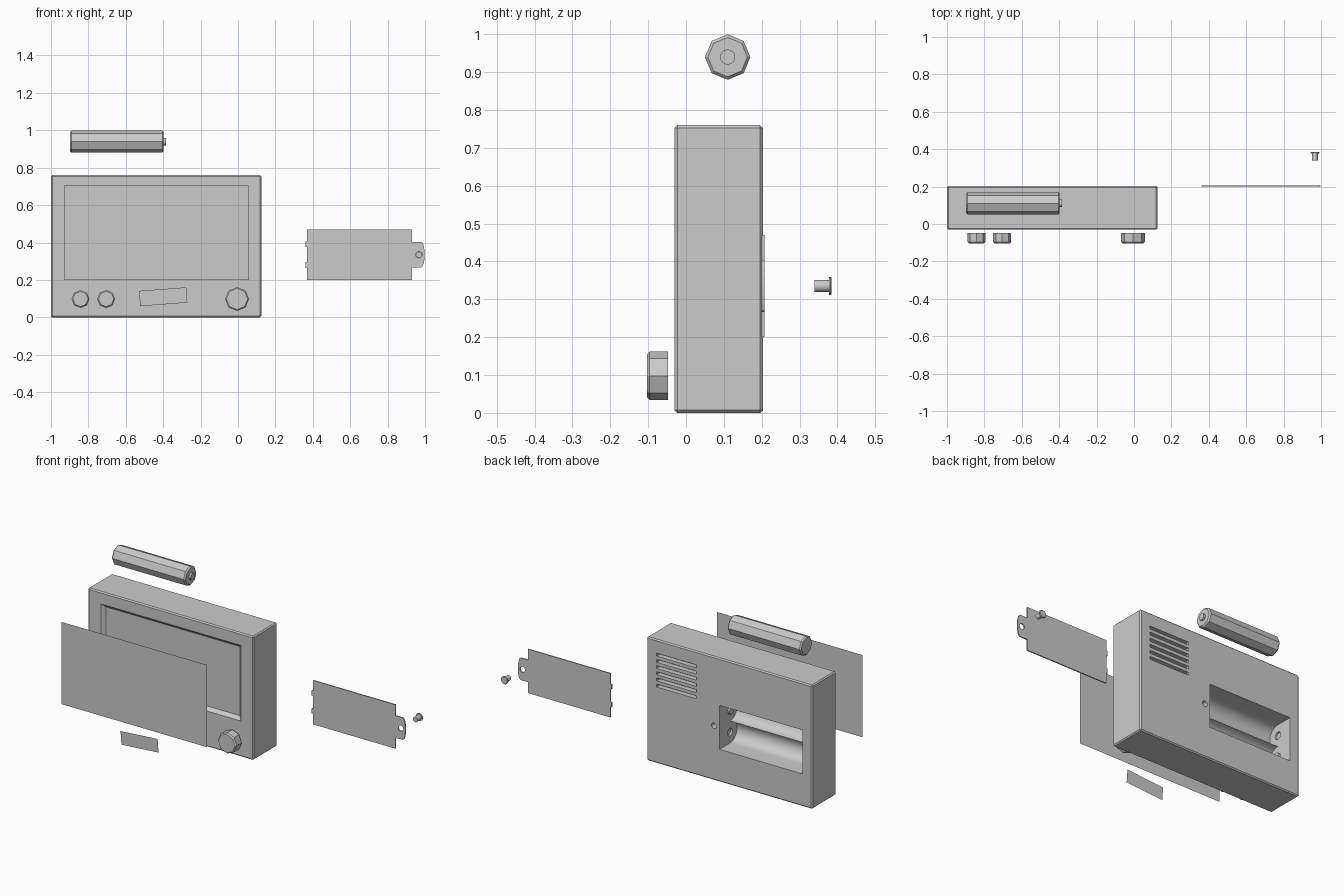
import bpy, bmesh, math
from mathutils import Matrix, Vector

if "Cube" in bpy.data.objects:
    bpy.data.objects.remove(bpy.data.objects["Cube"])


def new_object(name, bm):
    bmesh.ops.recalc_face_normals(bm, faces=bm.faces)
    me = bpy.data.meshes.new(name)
    bm.to_mesh(me)
    bm.free()
    ob = bpy.data.objects.new(name, me)
    bpy.context.collection.objects.link(ob)
    return ob


def box(name, x, y, z):
    bm = bmesh.new()
    bmesh.ops.create_cube(bm, size=1)
    for v in bm.verts:
        v.co = Vector([(a + b) / 2 + c * (b - a) for c, (a, b) in zip(v.co, (x, y, z))])
    return new_object(name, bm)


def prism(name, pts, axis, a, b):
    """Extrude a profile from a to b: (y, z) points along X, or (x, z) points along Y."""
    bm = bmesh.new()
    at = (lambda p: (a, p[0], p[1])) if axis == 'X' else (lambda p: (p[0], a, p[1]))
    face = bm.faces.new([bm.verts.new(at(p)) for p in pts])
    ext = bmesh.ops.extrude_face_region(bm, geom=[face])
    d = Vector((b - a, 0, 0)) if axis == 'X' else Vector((0, b - a, 0))
    bmesh.ops.translate(bm, vec=d, verts=[v for v in ext['geom'] if isinstance(v, bmesh.types.BMVert)])
    return new_object(name, bm)


def circle(u, v, r, n):
    return [(u + r * math.cos(math.tau * i / n), v + r * math.sin(math.tau * i / n)) for i in range(n)]


def lathe(name, axis, centre, rings, n):
    """Solid of revolution; rings are (position along axis, radius)."""
    bm = bmesh.new()
    loops = []
    for t, r in rings:
        pts = circle(centre[0], centre[1], r, n)
        loops.append([bm.verts.new((t, p, q) if axis == 'X' else (p, t, q)) for p, q in pts])
    for lo, hi in zip(loops, loops[1:]):
        for i in range(n):
            j = (i + 1) % n
            bm.faces.new((lo[i], lo[j], hi[j], hi[i]))
    bm.faces.new(loops[0])
    bm.faces.new(loops[-1])
    return new_object(name, bm)


def use(ob, apply_mod):
    bpy.ops.object.select_all(action='DESELECT')
    ob.select_set(True)
    bpy.context.view_layer.objects.active = ob
    bpy.ops.object.modifier_apply(modifier=apply_mod)


def boolean(ob, other, op='DIFFERENCE'):
    m = ob.modifiers.new('cut', 'BOOLEAN')
    m.operation, m.object, m.solver = op, other, 'EXACT'
    use(ob, 'cut')
    bpy.data.objects.remove(other)


def smooth(ob, angle):
    bpy.ops.object.select_all(action='DESELECT')
    ob.select_set(True)
    bpy.context.view_layer.objects.active = ob
    bpy.ops.object.shade_smooth_by_angle(angle=math.radians(angle))


def sheet(name, cx, cz, w, h, angle=0):
    bm = bmesh.new()
    rot = Matrix.Rotation(math.radians(angle), 2)
    corners = [rot @ Vector(c) for c in ((-w/2, -h/2), (w/2, -h/2), (w/2, h/2), (-w/2, h/2))]
    bm.faces.new([bm.verts.new((cx + c.x, -0.385, cz + c.y)) for c in corners])
    me = bpy.data.meshes.new(name)
    bm.to_mesh(me)
    bm.free()
    bpy.context.collection.objects.link(bpy.data.objects.new(name, me))


# case with chamfered edges
F, B = -0.03, 0.203
case = box('case', (-1, 0.125), (F, B), (0, 0.76))
bev = case.modifiers.new('bevel', 'BEVEL')
bev.width, bev.segments = 0.007, 1
use(case, 'bevel')

# sloped screen recess in the front
recess = box('recess_cutter', (-0.93, 0.06), (F - 0.02, F + 0.02), (0.2, 0.705))
for v in recess.data.vertices:
    if v.co.y > F:
        v.co.x += 0.04 if v.co.x < -0.4 else -0.04
        v.co.z += 0.04 if v.co.z < 0.4 else -0.04
boolean(case, recess)

# battery compartment with two round troughs
X0, X1, Z0, Z1, AX = -0.935, -0.37, 0.2, 0.47, 0.1
R = (Z1 - Z0) / 4
profile = [(B + 0.05, Z1), (B + 0.05, Z0)]
for k in range(2):
    zc = Z0 + R + 2 * R * k
    for i in range(k, 17):
        a = math.pi * i / 16
        profile.append((AX - R * math.sin(a), zc - R * math.cos(a)))
boolean(case, prism('bay_cutter', profile, 'X', X0, X1))

# battery contacts: one button and one dimple at each end
for x, s, flip in ((X1, -1, 0), (X0, 1, 1)):
    for k in range(2):
        centre = (AX, Z0 + R + 2 * R * k)
        if k != flip:
            boolean(case, lathe('button', 'X', centre, [(x - s * 0.01, 0.023), (x + s * 0.012, 0.023)], 16), 'UNION')
        else:
            boolean(case, lathe('dimple', 'X', centre, [(x - s * 0.012, 0.023), (x + s * 0.01, 0.023)], 16))

# speaker slots and screw hole in the back
for i in range(6):
    z = 0.668 - 0.038 * i
    boolean(case, box('slot_cutter', (-0.215, 0.057), (B - 0.03, B + 0.02), (z - 0.009, z + 0.009)))
boolean(case, prism('hole_cutter', circle(-0.333, 0.335, 0.017, 16), 'Y', B - 0.05, B + 0.02))
smooth(case, 18)

# octagonal knobs
for name, x, r in (('left_knob', -0.842, 0.048), ('middle_knob', -0.705, 0.048), ('right_knob', -0.005, 0.064)):
    lathe(name, 'Y', (x, 0.098), [(-0.048, r), (-0.096, r), (-0.103, r - 0.007)], 8)

# battery and its terminal
lathe('battery', 'X', (0.11, 0.94), [(-0.897, 0.052), (-0.889, 0.06), (-0.405, 0.06), (-0.397, 0.052)], 8)
terminal = lathe('battery_terminal', 'X', (0.11, 0.94), [(-0.4, 0.02), (-0.385, 0.02)], 16)
smooth(terminal, 30)

# battery cover with clips and rounded screw tab
tab = [(0.98 + 0.018 * math.cos(a), 0.335 + 0.068 * math.sin(a))
       for a in [math.pi * (i / 8 - 0.5) for i in range(9)]]
outline = [(0.37, 0.2), (0.93, 0.2), (0.93, 0.267)] + tab + [(0.93, 0.403), (0.93, 0.47), (0.37, 0.47)]
for z in (0.39, 0.28):
    outline += [(0.37, z + 0.015), (0.36, z + 0.015), (0.36, z - 0.015), (0.37, z - 0.015)]
cover = prism('battery_cover', outline, 'Y', 0.2, 0.207)
boolean(cover, prism('cover_hole_cutter', circle(0.967, 0.335, 0.017, 16), 'Y', 0.15, 0.25))

# screw
screw = lathe('screw', 'Y', (0.967, 0.335),
              [(0.34, 0.016), (0.378, 0.016), (0.378, 0.024), (0.382, 0.024), (0.385, 0.021)], 16)
smooth(screw, 30)

# floating screen sheet and label sheet
sheet('screen', -0.435, 0.4525, 0.99, 0.505)
sheet('label', -0.4, 0.11, 0.253, 0.082, 4.3)
